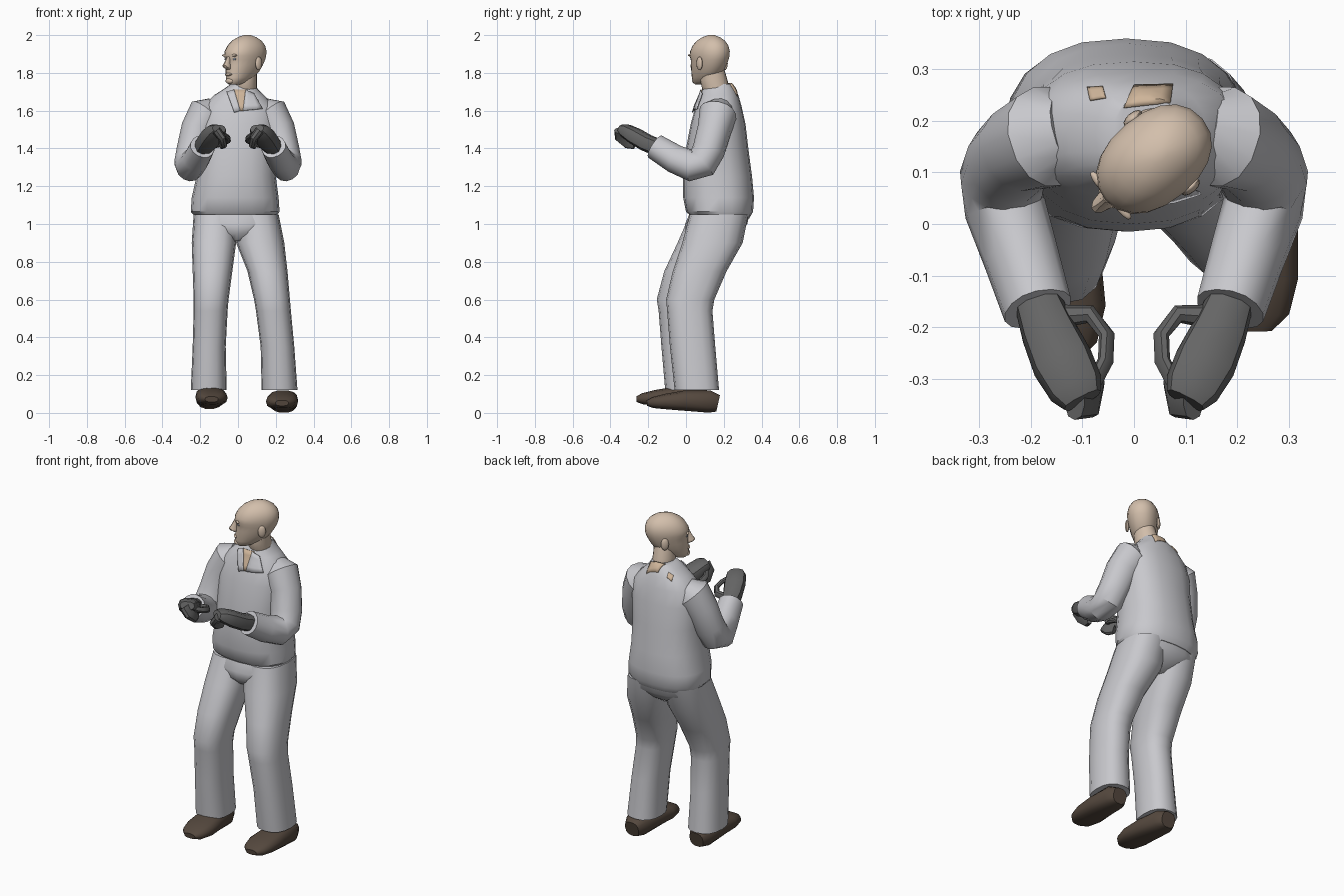
import bpy, bmesh, math
from mathutils import Vector, Matrix
from mathutils.bvhtree import BVHTree

default = bpy.data.objects.get("Cube")
if default:
    bpy.data.objects.remove(default, do_unlink=True)


def material(name, red, green, blue):
    mat = bpy.data.materials.new(name)
    mat.use_nodes = True
    colour = (red, green, blue, 1)
    mat.diffuse_color = colour
    mat.node_tree.nodes["Principled BSDF"].inputs["Base Color"].default_value = colour
    return mat


cloth = material("pale grey cloth", .58, .58, .61)
skin = material("skin", .65, .52, .41)
patch_skin = material("warm skin", .62, .46, .32)
glove = material("dark grey glove", .13, .13, .13)
leather = material("brown leather", .09, .065, .048)
eye_grey = material("eye grey", .4, .46, .56)


def finish(name, bm, mat, sharp=40):
    """Turn a bmesh into a smooth shaded object with sharp creases."""
    bmesh.ops.recalc_face_normals(bm, faces=bm.faces)
    mesh = bpy.data.meshes.new(name)
    bm.to_mesh(mesh)
    bm.free()
    mesh.materials.append(mat)
    mesh.polygons.foreach_set("use_smooth", [True] * len(mesh.polygons))
    mesh.set_sharp_from_angle(angle=math.radians(sharp))
    obj = bpy.data.objects.new(name, mesh)
    bpy.context.collection.objects.link(obj)
    return obj


def oval(centre, u, v, power, sides):
    """Superellipse ring around a centre, spanned by the vectors u and v."""
    ring = []
    for i in range(sides):
        angle = math.tau * i / sides
        c, s = math.cos(angle), math.sin(angle)
        across = math.copysign(abs(c) ** (2 / power), c)
        along = math.copysign(abs(s) ** (2 / power), s)
        ring.append(centre + u * across + v * along)
    return ring


def loft(name, rings, mat, turn=None):
    """Skin a row of rings and close both ends."""
    bm = bmesh.new()
    loops = [[bm.verts.new(p) for p in ring] for ring in rings]
    for low, high in zip(loops, loops[1:]):
        for i in range(len(low)):
            j = (i + 1) % len(low)
            bm.faces.new((low[i], low[j], high[j], high[i]))
    bm.faces.new(loops[0])
    bm.faces.new(loops[-1])
    if turn:
        bm.transform(turn)
    return finish(name, bm, mat)


def stack(name, levels, mat, power=2.4, sides=20, turn=None):
    """Loft level rings, each given as height, x range and y range."""
    rings = []
    for z, left, right, front, back in levels:
        centre = Vector(((left + right) / 2, (front + back) / 2, z))
        u = Vector(((right - left) / 2, 0, 0))
        v = Vector((0, (back - front) / 2, 0))
        rings.append(oval(centre, u, v, power, sides))
    return loft(name, rings, mat, turn)


def tube(name, path, mat, side=1, shift=(0, 0, 0), power=2.2, sides=14):
    """Loft rings across a path of x, y, z, half width, half height."""
    points = [Vector((p[0] * side, p[1], p[2])) + Vector(shift) for p in path]
    rings, u = [], None
    for i, p in enumerate(points):
        t = (points[min(i + 1, len(points) - 1)] - points[max(i - 1, 0)]).normalized()
        u = t.cross(Vector((0, 0, 1))) if u is None else u - t * u.dot(t)
        u.normalize()
        rings.append(oval(p, u * path[i][3], t.cross(u) * path[i][4], power, sides))
    return loft(name, rings, mat)


def ball(name, centre, size, mat, turn):
    bm = bmesh.new()
    bmesh.ops.create_uvsphere(bm, u_segments=12, v_segments=8, radius=1)
    bm.transform(turn @ Matrix.Translation(centre) @ Matrix.Diagonal((*size, 1)))
    return finish(name, bm, mat)


# Jacket body
torso = stack("jacket_body", [
    (1.03, -.22, .195, .04, .335), (1.065, -.25, .22, 0, .355),
    (1.14, -.245, .215, -.015, .36), (1.25, -.22, .2, -.015, .35),
    (1.4, -.21, .2, 0, .33), (1.53, -.21, .21, .025, .315),
    (1.62, -.19, .2, .05, .295), (1.68, -.13, .14, .075, .278),
    (1.715, -.075, .105, .085, .262), (1.74, -.04, .09, .105, .245)], cloth)

# Trousers
stack("trouser_seat", [
    (.91, -.07, .05, .04, .22), (.95, -.16, .14, .0, .28),
    (1.0, -.235, .215, -.005, .325), (1.08, -.225, .2, .03, .34)], cloth)
stack("right_trouser_leg", [
    (.12, -.25, -.06, -.11, .13), (.35, -.24, -.065, -.13, .11),
    (.54, -.235, -.055, -.145, .095), (.6, -.235, -.05, -.155, .105),
    (.75, -.24, -.03, -.115, .18), (.9, -.245, -.01, -.045, .27),
    (1.05, -.235, 0, .02, .32)], cloth, sides=16)
stack("left_trouser_leg", [
    (.12, .125, .315, -.06, .175), (.35, .12, .298, -.085, .155),
    (.54, .095, .28, -.1, .14), (.6, .085, .275, -.105, .15),
    (.75, .05, .262, -.07, .215), (.9, -.01, .245, -.02, .3),
    (1.05, -.02, .215, .02, .33)], cloth, sides=16)

# Shoes, with the left one set back and turned outward by its position
shoe = [(.15, .115, .07, .045, .045), (.15, .07, .08, .07, .06),
        (.145, -.06, .085, .08, .055), (.14, -.16, .08, .085, .042),
        (.14, -.23, .075, .068, .03), (.14, -.262, .072, .035, .015)]
tube("right_shoe", shoe, leather, side=-1, power=2.6)
tube("left_shoe", shoe, leather, shift=(.093, .055, -.02), power=2.6)

# Arms and gloved hands
sleeve = [(.13, .18, 1.6, .07, .07), (.165, .17, 1.585, .1, .1),
          (.21, .15, 1.5, .088, .092), (.24, .12, 1.39, .085, .085),
          (.252, .085, 1.325, .085, .085), (.25, .03, 1.308, .083, .075),
          (.22, -.06, 1.345, .075, .07), (.187, -.165, 1.41, .067, .066)]
hand = [(.187, -.15, 1.405, .046, .046), (.165, -.21, 1.43, .054, .046),
        (.138, -.27, 1.465, .06, .045), (.112, -.32, 1.495, .054, .036),
        (.1, -.342, 1.505, .04, .022)]
fingers = [(.115, -.335, 1.495, .045, .025), (.09, -.335, 1.465, .045, .022),
           (.08, -.3, 1.435, .04, .02), (.09, -.27, 1.425, .03, .015)]
thumb = [(.15, -.18, 1.42, .024, .024), (.085, -.175, 1.43, .018, .02),
         (.053, -.215, 1.445, .014, .018), (.055, -.265, 1.46, .013, .017),
         (.075, -.305, 1.475, .012, .015)]
for label, side in (("right", -1), ("left", 1)):
    tube(label + "_sleeve", sleeve, cloth, side)
    tube(label + "_hand", hand, glove, side, power=2.6, sides=10)
    tube(label + "_fingers", fingers, glove, side, power=2.6, sides=10)
    tube(label + "_thumb", thumb, glove, side, sides=8)

# Neck
stack("neck", [(1.64, -.02, .1, .12, .23), (1.72, -.02, .1, .085, .23),
               (1.76, -.025, .1, .075, .22), (1.83, -.01, .1, .08, .2)], skin, power=2)

# Head, modelled facing forward and then turned to its right
turn = Matrix.Translation((.05, .135, 0)) @ Matrix.Rotation(math.radians(-50), 4, "Z")
head = [(1.738, .025, -.12, -.06), (1.752, .043, -.133, -.02), (1.775, .056, -.135, .03),
        (1.81, .069, -.133, .065), (1.84, .077, -.132, .085), (1.87, .083, -.13, .1),
        (1.89, .086, -.138, .106), (1.915, .087, -.133, .108), (1.945, .079, -.115, .1),
        (1.97, .063, -.09, .08), (1.988, .041, -.058, .052), (2, .013, -.02, .018)]
stack("head", [(z, -w, w, front, back) for z, w, front, back in head], skin, 2.2, turn=turn)
nose = [(1.818, .012, -.142), (1.828, .019, -.162), (1.838, .017, -.17),
        (1.86, .011, -.155), (1.888, .01, -.14)]
stack("nose", [(z, -w, w, front, -.115) for z, w, front in nose], skin, 2, 10, turn)
ball("lips", (0, -.13, 1.792), (.026, .012, .008), skin, turn)
ball("chin", (0, -.125, 1.757), (.026, .016, .016), skin, turn)
for label, side in (("right", -1), ("left", 1)):
    ball(label + "_ear", (side * .087, .005, 1.85), (.011, .022, .036), skin, turn)
    ball(label + "_eye", (side * .034, -.119, 1.873), (.012, .007, .006), eye_grey, turn)
    ball(label + "_brow", (side * .034, -.124, 1.893), (.026, .009, .007), skin, turn)

# Collar details and bare patches laid onto the jacket surface
bm = bmesh.new()
bm.from_mesh(torso.data)
surface = BVHTree.FromBMesh(bm)
bm.free()


def plate(name, outline, mat, lift, from_above=False):
    """Project a flat outline onto the jacket, from the front or from above."""
    ray = Vector((0, 0, -1)) if from_above else Vector((0, 1, 0))
    bm = bmesh.new()
    bm.faces.new([bm.verts.new((a, b, 0)) for a, b in outline])
    bmesh.ops.subdivide_edges(bm, edges=bm.edges[:], cuts=3, use_grid_fill=True)
    bmesh.ops.triangulate(bm, faces=bm.faces[:])
    for v in bm.verts:
        a, b = v.co.x, v.co.y
        start = Vector((a, b, 3)) if from_above else Vector((a, -1, b))
        hit = surface.ray_cast(start, ray)[0]
        if hit:
            v.co = hit - ray * lift
        else:
            v.co = Vector((a, b, 1.7)) if from_above else Vector((a, .1, b))
    obj = finish(name, bm, mat)
    solid = obj.modifiers.new("thickness", "SOLIDIFY")
    solid.thickness = .006
    solid.offset = 0
    return obj


plate("open_neckline", [(-.025, 1.71), (.05, 1.71), (.03, 1.6), (.01, 1.6)], patch_skin, .003)
plate("right_lapel", [(-.06, 1.7), (-.02, 1.71), (.012, 1.6), (-.02, 1.59)], cloth, .008)
plate("left_lapel", [(.04, 1.71), (.085, 1.69), (.13, 1.61), (.026, 1.6)], cloth, .008)
plate("back_neck_patch", [(-.02, .225), (.07, .235), (.075, .27), (0, .268)],
      patch_skin, .003, True)
plate("shoulder_patch", [(-.085, .24), (-.055, .245), (-.06, .266), (-.09, .264)],
      patch_skin, .003, True)
